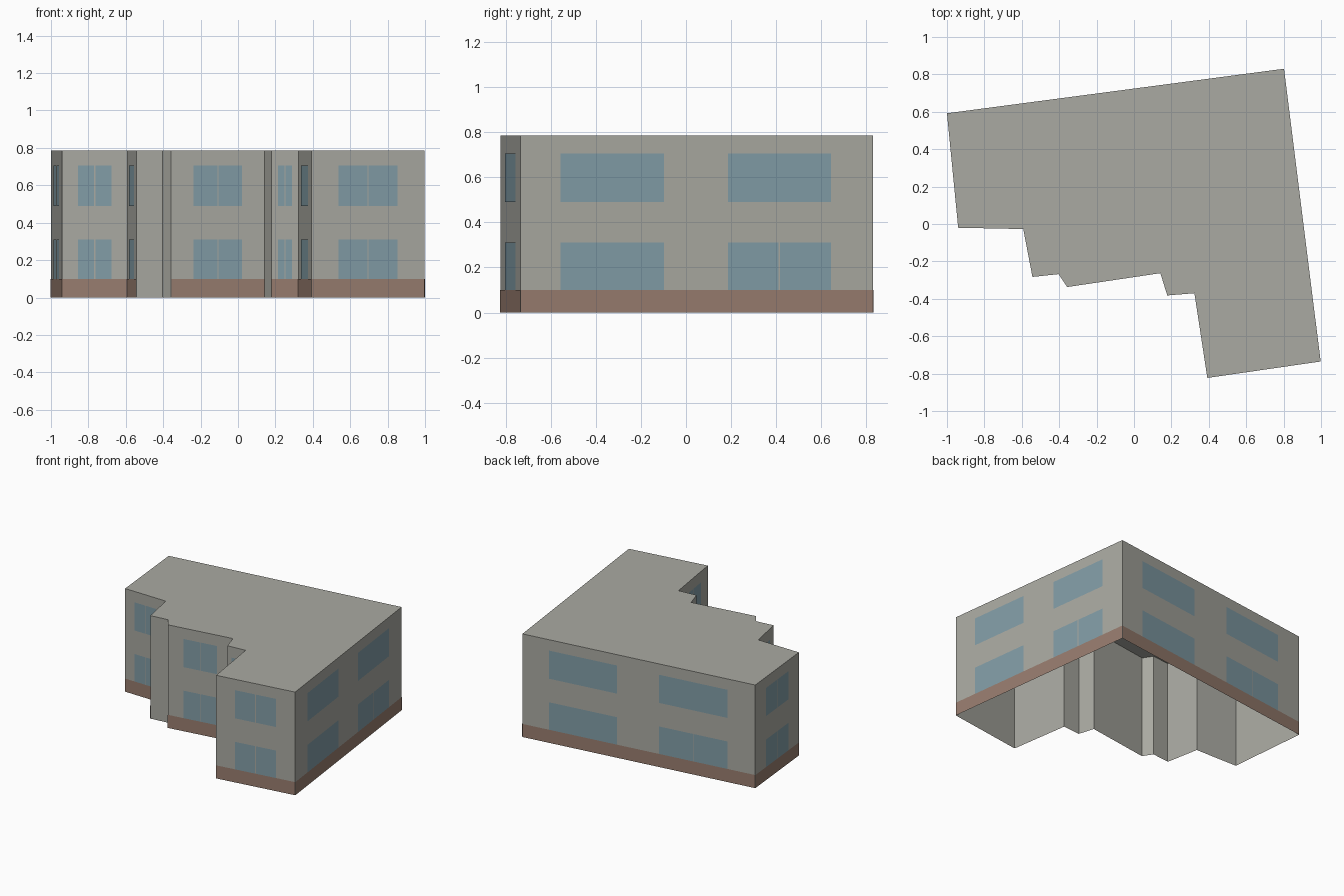
import bpy
import bmesh
from mathutils import Vector

cube = bpy.data.objects.get("Cube")
if cube:
    bpy.data.objects.remove(cube, do_unlink=True)

HEIGHT = 0.787
PLINTH = 0.10
FLOORS = [(0.10, 0.31), (0.49, 0.705)]
GAP = 0.006          # gap between the two panes of a split window
OFFSET = 0.002       # how far the plates stand off the wall

# Footprint corners, anticlockwise from the back left
FOOTPRINT = [Vector(p) for p in [
    (-1, 0.592), (-0.94, -0.02), (-0.592, -0.027), (-0.543, -0.283),
    (-0.403, -0.268), (-0.357, -0.337), (0.141, -0.263), (0.178, -0.382),
    (0.323, -0.37), (0.392, -0.823), (0.998, -0.735), (0.802, 0.83)]]
BLANK_WALLS = {3, 4, 6}   # short walls with neither plinth nor windows
LONG_WALLS = {10, 11}     # right and back walls carry two wide windows


def material(name, color):
    mat = bpy.data.materials.new(name)
    mat.use_nodes = True
    mat.diffuse_color = (*color, 1)
    mat.node_tree.nodes["Principled BSDF"].inputs["Base Color"].default_value = (*color, 1)
    return mat


def make_object(name, bm, mat):
    mesh = bpy.data.meshes.new(name)
    bm.to_mesh(mesh)
    bm.free()
    mesh.materials.append(mat)
    obj = bpy.data.objects.new(name, mesh)
    bpy.context.collection.objects.link(obj)


def wall_panel(bm, a, b, start, end, low, high, offset=0.0):
    """Upright rectangle on the wall a-b; start and end are distances from a."""
    along = (b - a).normalized()
    out = Vector((along.y, -along.x)) * offset
    p, q = a + along * start + out, a + along * end + out
    corners = [(p, low), (q, low), (q, high), (p, high)]
    bm.faces.new([bm.verts.new((c.x, c.y, z)) for c, z in corners])


def window(bm, a, b, start, end, floor, split):
    if split:
        mid = (start + end) / 2
        wall_panel(bm, a, b, start, mid - GAP / 2, *floor, OFFSET)
        wall_panel(bm, a, b, mid + GAP / 2, end, *floor, OFFSET)
    else:
        wall_panel(bm, a, b, start, end, *floor, OFFSET)


wall_paint = material("warm grey render", (0.40, 0.40, 0.36))
brick = material("brown plinth", (0.314, 0.205, 0.159))
glass = material("blue grey glass", (0.223, 0.337, 0.386))

shell, plinth, windows = bmesh.new(), bmesh.new(), bmesh.new()

# Walls, plinth and windows, one wall at a time
for i, a in enumerate(FOOTPRINT):
    b = FOOTPRINT[(i + 1) % len(FOOTPRINT)]
    length = (b - a).length
    wall_panel(shell, a, b, 0, length, 0, HEIGHT)
    if i in BLANK_WALLS:
        continue
    wall_panel(plinth, a, b, 0, length, 0, PLINTH, OFFSET)
    for level, floor in enumerate(FLOORS):
        if i in LONG_WALLS:
            window(windows, a, b, length * 0.114, length * 0.407, floor, False)
            window(windows, a, b, length * 0.588, length * 0.881, floor, level == 0)
        else:
            window(windows, a, b, length * 0.24, length * 0.76, floor, True)

# Flat roof closing the shell; the underside stays open
shell.faces.new([shell.verts.new((p.x, p.y, HEIGHT)) for p in FOOTPRINT])
bmesh.ops.remove_doubles(shell, verts=shell.verts, dist=0.0001)

make_object("building_shell", shell, wall_paint)
make_object("plinth_band", plinth, brick)
make_object("window_panes", windows, glass)
